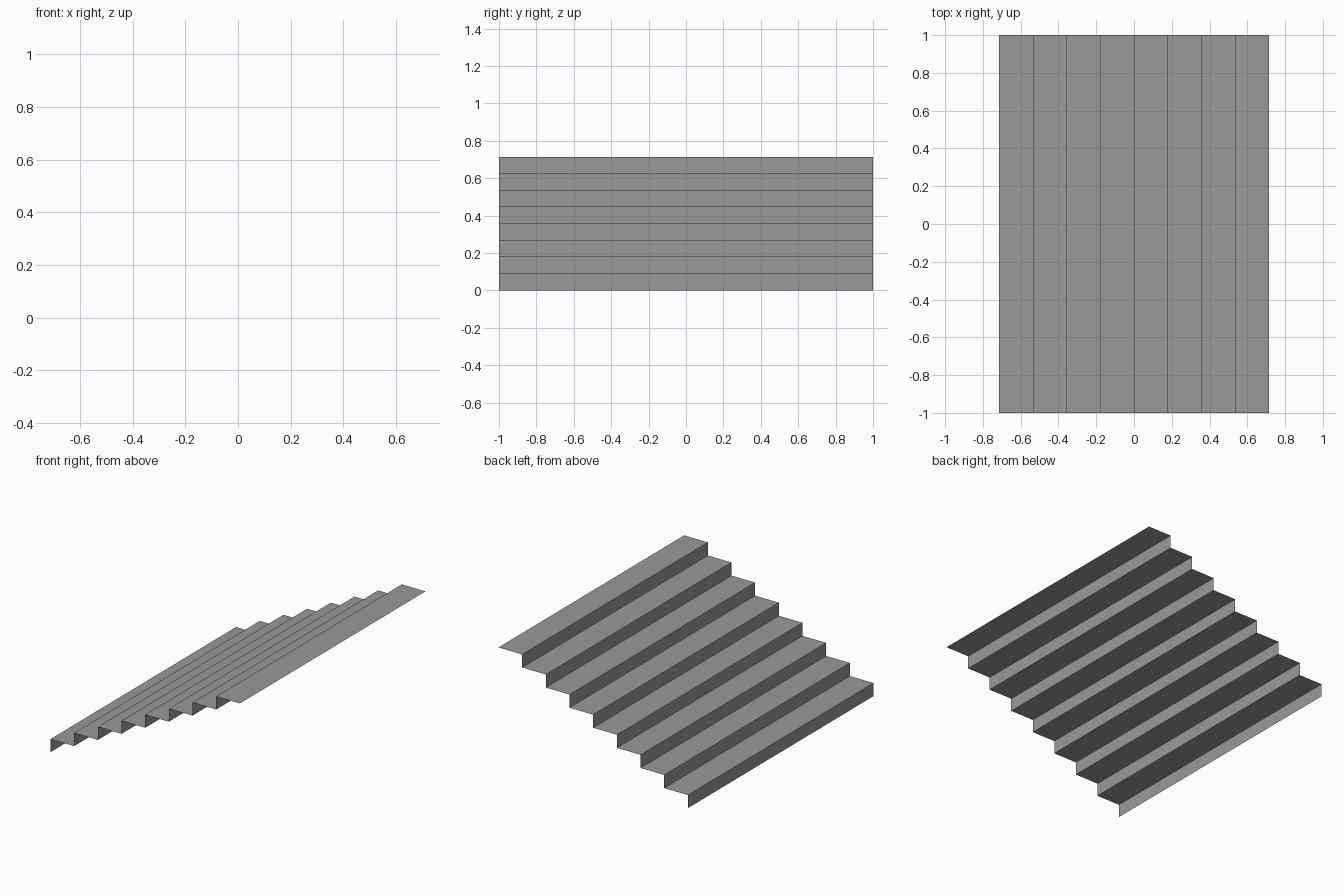
import bpy
import bmesh

if "Cube" in bpy.data.objects:
    bpy.data.objects.remove(bpy.data.objects["Cube"])

STEPS = 8
TREAD = 1.4286 / STEPS
RISE = 0.7143 / STEPS

# Zigzag side profile: riser then tread, climbing towards +x
profile = [(-STEPS * TREAD / 2, 0.0)]
for i in range(STEPS):
    x = (i - STEPS / 2) * TREAD
    z = (i + 1) * RISE
    profile += [(x, z), (x + TREAD, z)]

# Open sheet stretched across the full width of the flight
bm = bmesh.new()
front = [bm.verts.new((x, -1, z)) for x, z in profile]
back = [bm.verts.new((x, 1, z)) for x, z in profile]
for i in range(len(profile) - 1):
    bm.faces.new((front[i], front[i + 1], back[i + 1], back[i]))

mesh = bpy.data.meshes.new("stair_flight")
bm.to_mesh(mesh)
bm.free()
stairs = bpy.data.objects.new("stair_flight", mesh)
bpy.context.collection.objects.link(stairs)

# Mid-grey finish
grey = bpy.data.materials.new("mid_grey")
grey.diffuse_color = (0.32, 0.32, 0.32, 1)
grey.use_nodes = True
grey.node_tree.nodes["Principled BSDF"].inputs["Base Color"].default_value = grey.diffuse_color
mesh.materials.append(grey)
